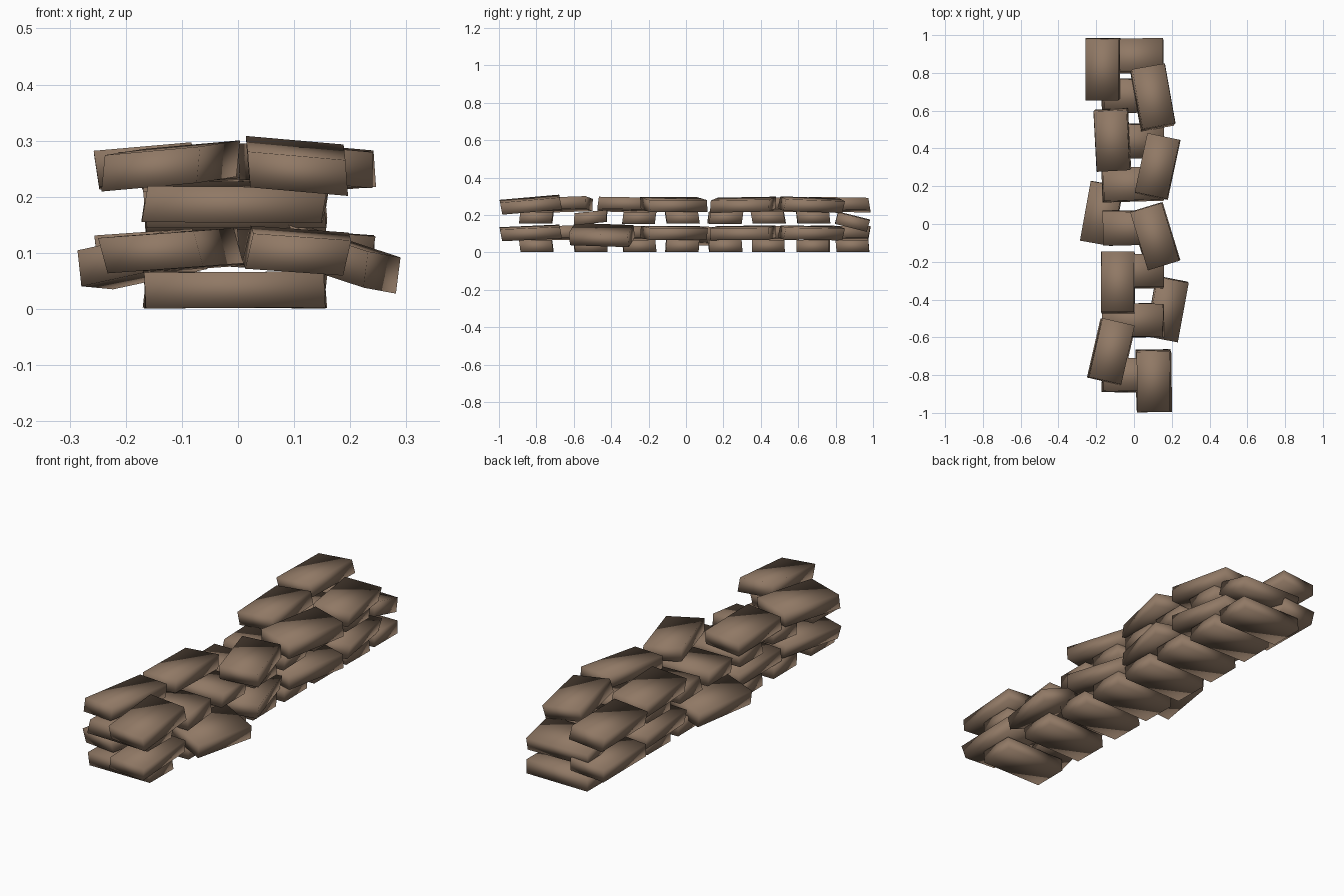
import bpy
import bmesh
import random
from math import radians
from mathutils import Euler, Matrix, Vector

random.seed(4)

default_cube = bpy.data.objects.get("Cube")
if default_cube:
    bpy.data.objects.remove(default_cube, do_unlink=True)

# Single stone colour
stone = bpy.data.materials.new("brown_stone")
stone.use_nodes = True
colour = (0.28, 0.19, 0.13, 1)
stone.diffuse_color = colour
stone.node_tree.nodes["Principled BSDF"].inputs["Base Color"].default_value = colour

LENGTH, WIDTH, THICK = 0.32, 0.175, 0.064


def make_stone(name, centre, yaw=0, pitch=0, roll=0, crosswise=False):
    """One slightly sheared, soft-shaded block, long along y or along x."""
    size = (LENGTH, WIDTH, THICK) if crosswise else (WIDTH, LENGTH, THICK)
    bm = bmesh.new()
    bmesh.ops.create_cube(bm, size=1, matrix=Matrix.Diagonal((*size, 1)))
    # Lean the top over the bottom for a hand-cut look
    lean = Vector((random.uniform(-1, 1), random.uniform(-1, 1), 0)) * 0.006
    for v in bm.verts:
        v.co += lean if v.co.z > 0 else -lean
    for face in bm.faces:
        face.smooth = True
    mesh = bpy.data.meshes.new(name)
    bm.to_mesh(mesh)
    bm.free()
    mesh.materials.append(stone)
    obj = bpy.data.objects.new(name, mesh)
    obj.location = centre
    obj.rotation_euler = Euler([radians(a) for a in (pitch, roll, yaw)])
    bpy.context.collection.objects.link(obj)
    return obj


# Crosswise courses: bottom and third
cross_rows = [-0.8, -0.51, -0.25, -0.02, 0.21, 0.44, 0.68, 0.89]
third_pitch = {1: 6, 7: -14}
for i, y in enumerate(cross_rows):
    make_stone("bottom_cross_stone", (-0.005, y, 0.034),
               yaw=random.uniform(-1, 1), roll=random.uniform(-0.5, 0.5),
               crosswise=True)
    pitch = third_pitch.get(i, 0)
    make_stone("upper_cross_stone", (-0.005, y, 0.164 if pitch < 0 else 0.186),
               yaw=random.uniform(-1, 2), pitch=pitch,
               roll=random.uniform(0, 1), crosswise=True)

# Lengthwise courses: x, y, yaw, pitch of the top stone in each place
right_column = [
    (0.105, -0.83, 1, 5),
    (0.11, -0.065, 17, 0),
    (0.125, 0.305, -12, 1),
    (0.1, 0.67, 10, -2),
]
left_column = [
    (-0.12, -0.675, -13, 2),
    (-0.085, -0.31, 0, -1),
    (-0.115, 0.445, 3, 0),
    (-0.165, 0.82, 0, -1),
]
for side, column in ((1, right_column), (-1, left_column)):
    for x, y, yaw, pitch in column:
        make_stone("second_course_stone", (x, y, 0.104), yaw, pitch / 2, side * 4)
        make_stone("top_course_stone", (x, y, 0.255), yaw, pitch, side * 5)

# Two stones that slipped outward in the second course
make_stone("slipped_stone", (0.175, -0.45, 0.092), yaw=-11, pitch=-2, roll=18)
make_stone("slipped_stone", (-0.17, 0.055, 0.088), yaw=-10, pitch=-1, roll=-12)
